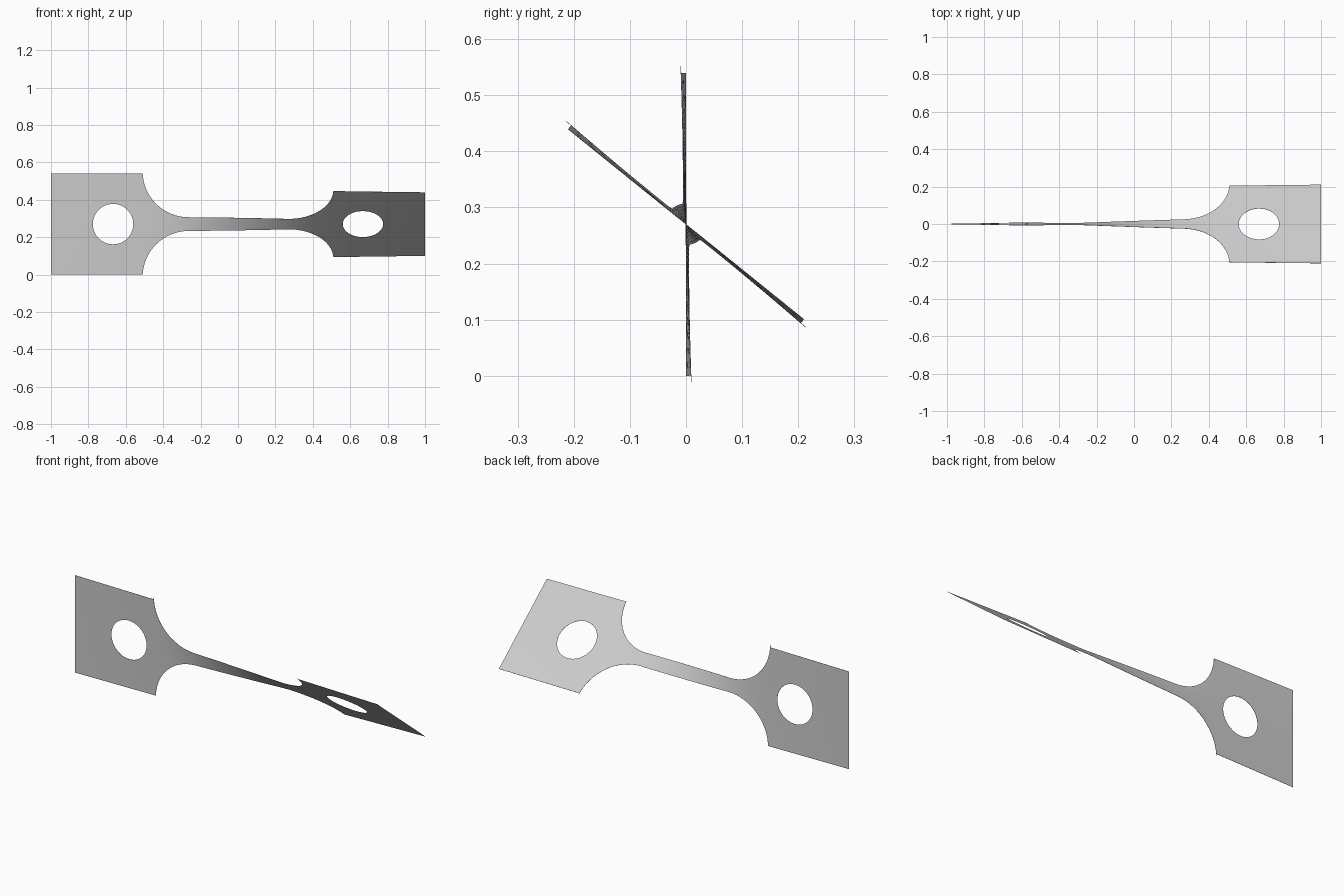
import bpy, bmesh
from math import atan2, cos, sin, tan, sqrt, pi, radians

if "Cube" in bpy.data.objects:
    bpy.data.objects.remove(bpy.data.objects["Cube"], do_unlink=True)

HALF = 0.27        # half width of the grip pads
NECK = 0.037       # half width of the neck
PAD = 0.51         # where the pad begins
FILLET = 0.245     # radius of the shoulder
START = PAD - FILLET
HOLE_X, HOLE_R = 0.668, 0.108
SEG = 20


def half_width(x):
    d = abs(x) - START
    if d <= 0:
        return NECK
    return NECK + FILLET - sqrt(max(FILLET ** 2 - d * d, 0))


def twist(x):
    """Twist grows evenly along the neck and fades out over the shoulders."""
    a = abs(x)
    rate, slow = 60, 3.7
    angle = rate * min(a, START)
    d = min(max(a - START, 0), FILLET)
    angle += rate * d - (rate - slow) * d * d / (2 * FILLET)
    angle += slow * max(a - PAD, 0)
    return radians(25.6 + (angle if x > 0 else -angle))


bm = bmesh.new()


def point(x, v):
    t = twist(x)
    return bm.verts.new((x, -v * sin(t), HALF + v * cos(t)))


def skin(rows):
    for a, b in zip(rows, rows[1:]):
        for i in range(len(a) - 1):
            bm.faces.new((a[i], b[i], b[i + 1], a[i + 1]))


# Neck and shoulders, divided across to meet the pads exactly
inner = atan2(HALF, HOLE_X - PAD)
outer = atan2(HALF, 1 - HOLE_X)
across = [tan(inner * (2 * i / SEG - 1)) / tan(inner) for i in range(SEG + 1)]
shoulder = [START + FILLET * sin(pi / 2 * i / 16) for i in range(17)]
straight = [START * i / 12 for i in range(-11, 12)]
stations = [-x for x in reversed(shoulder)] + straight + shoulder
skin([[point(x, half_width(x) * t) for t in across] for x in stations])

# Square pads, each a set of rings from the hole out to the edge
corners = [-outer, outer, pi - inner, pi + inner, 2 * pi - outer]
angles = [a + (b - a) * i / SEG for a, b in zip(corners, corners[1:])
          for i in range(SEG)] + [corners[-1]]
for side in (-1, 1):
    rings = []
    for k in range(7):
        ring = []
        for a in angles:
            c, s = cos(a), sin(a)
            reach_x = (1 - HOLE_X if c > 0 else HOLE_X - PAD) / max(abs(c), 1e-6)
            edge = min(reach_x, HALF / max(abs(s), 1e-6))
            r = HOLE_R + (edge - HOLE_R) * k / 6
            ring.append(point(side * (HOLE_X + r * c), r * s))
        rings.append(ring)
    skin(rings)

bmesh.ops.remove_doubles(bm, verts=bm.verts, dist=0.0002)
bmesh.ops.recalc_face_normals(bm, faces=bm.faces)
mesh = bpy.data.meshes.new("twisted_test_strip")
bm.to_mesh(mesh)
bm.free()
strip = bpy.data.objects.new("twisted_test_strip", mesh)
bpy.context.collection.objects.link(strip)

# Plain grey metal
grey = bpy.data.materials.new("plain_grey")
grey.use_nodes = True
colour = (0.6, 0.6, 0.6, 1)
grey.diffuse_color = colour
grey.node_tree.nodes["Principled BSDF"].inputs["Base Color"].default_value = colour
mesh.materials.append(grey)

# Very thin sheet with smooth faces and crisp edges
sheet = strip.modifiers.new("sheet_thickness", "SOLIDIFY")
sheet.thickness = 0.001
sheet.offset = 0
bpy.context.view_layer.objects.active = strip
strip.select_set(True)
bpy.ops.object.modifier_apply(modifier=sheet.name)
bpy.ops.object.shade_smooth_by_angle(angle=radians(30))
